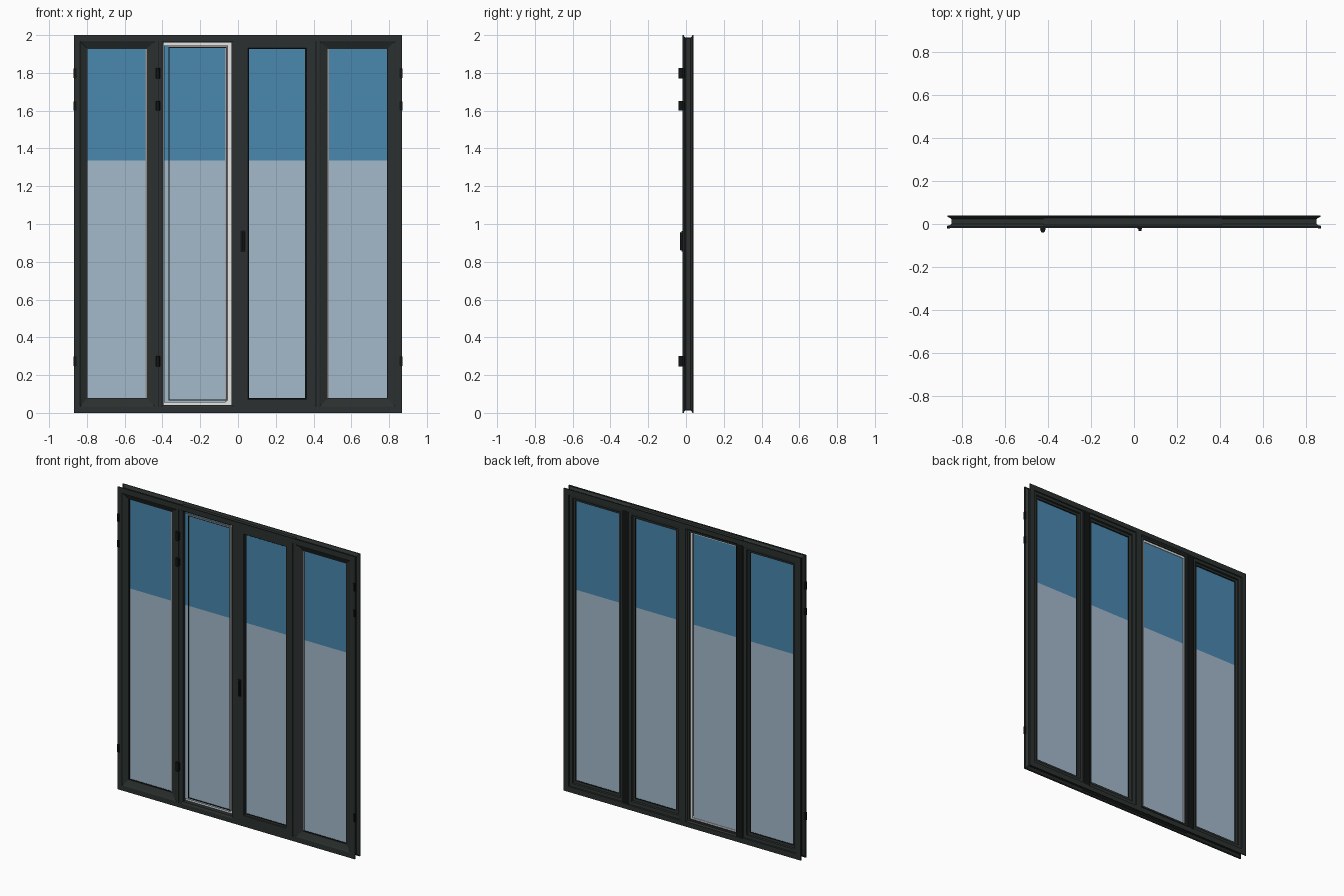
import bpy, bmesh

cube = bpy.data.objects.get("Cube")
if cube:
    bpy.data.objects.remove(cube, do_unlink=True)


def material(name, r, g, b):
    m = bpy.data.materials.new(name)
    m.use_nodes = True
    m.diffuse_color = (r, g, b, 1)
    node = m.node_tree.nodes["Principled BSDF"]
    node.inputs["Base Color"].default_value = (r, g, b, 1)
    node.inputs["Roughness"].default_value = 0.6
    return m


FRAME = material("dark frame", 0.024, 0.03, 0.029)
BLACK = material("black fittings", 0.006, 0.007, 0.007)
CLEAR = material("pale glass", 0.37, 0.49, 0.6)
BLUE = material("blue glass", 0.068, 0.245, 0.43)
WHITE = material("white bead", 1.0, 1.0, 1.0)
GREY = material("grey gasket", 0.3, 0.28, 0.28)


def finish(name, bm, mat):
    bmesh.ops.recalc_face_normals(bm, faces=bm.faces)
    mesh = bpy.data.meshes.new(name)
    bm.to_mesh(mesh)
    bm.free()
    mesh.materials.append(mat)
    ob = bpy.data.objects.new(name, mesh)
    bpy.context.collection.objects.link(ob)
    return ob


def box(name, x, y, z, mat, bevel=0):
    """Box between (low, high) pairs on each axis."""
    bm = bmesh.new()
    bmesh.ops.create_cube(bm, size=1)
    for v in bm.verts:
        v.co = [(lo + hi) / 2 + c * (hi - lo) for c, (lo, hi) in zip(v.co, (x, y, z))]
    if bevel:
        bmesh.ops.bevel(bm, geom=bm.edges[:], offset=bevel, segments=2, affect='EDGES')
    return finish(name, bm, mat)


def ring(name, outer, inner, profile, mat):
    """Mitred frame; profile points are (share of the way inward, depth)."""
    bm = bmesh.new()
    loops = []
    for t, y in profile:
        x0, x1, z0, z1 = [a + (b - a) * t for a, b in zip(outer, inner)]
        loops.append([bm.verts.new((x, y, z))
                      for x, z in ((x0, z0), (x1, z0), (x1, z1), (x0, z1))])
    for a, b in zip(loops, loops[1:] + loops[:1]):
        for i in range(4):
            j = (i + 1) % 4
            bm.faces.new((a[i], a[j], b[j], b[i]))
    return finish(name, bm, mat)


def flat(y0, y1):
    return [(0, y0), (1, y0), (1, y1), (0, y1)]


FRONT, BACK, SPLIT = -0.018, 0.04, 1.337

# Outer frame: two flanges with a groove round the edge
ring("outer_frame", (-0.867, 0.867, 0, 2), (-0.837, 0.837, 0.03, 1.97),
     [(0, FRONT), (1, FRONT), (1, BACK), (0, BACK), (0, 0.034),
      (0.6, 0.024), (0.6, 0.001), (0.15, -0.011), (0, -0.011)], FRAME)

# Sloped sashes of the outer panels, and the flat sash of the inner one
sloped = [(0, FRONT), (0.25, FRONT), (0.4, -0.013), (0.95, 0.0), (1, 0.0), (1, 0.02),
          (0.75, 0.022), (0.7, 0.032), (0.35, 0.034), (0.3, BACK), (0, BACK)]
level = [(0, FRONT), (0.95, FRONT), (1, -0.014), (1, 0.02), (0.75, 0.022),
         (0.7, 0.032), (0.35, 0.034), (0.3, BACK), (0, BACK)]
panels = [
    ("right", (-0.847, -0.424, 0.02, 1.98), (-0.8, -0.483, 0.075, 1.93), sloped),
    ("inner", (-0.003, 0.41, 0.012, 1.988), (0.055, 0.36, 0.075, 1.93), level),
    ("left", (0.416, 0.847, 0.02, 1.98), (0.475, 0.793, 0.075, 1.93), sloped),
]


def glass(name, x0, x1, z0, z1, y):
    box(name + "_lower_glass", (x0, x1), (y, y + 0.008), (z0, SPLIT), CLEAR)
    box(name + "_upper_glass", (x0, x1), (y, y + 0.008), (SPLIT, z1), BLUE)


for name, outer, inner, profile in panels:
    ring(name + "_sash", outer, inner, profile, FRAME)
    x0, x1, z0, z1 = inner
    glass(name, x0 - 0.005, x1 + 0.005, z0 - 0.005, z1 + 0.005, 0.007)
    ring(name + "_gasket", inner, (x0 + 0.004, x1 - 0.004, z0 + 0.004, z1 - 0.004),
         flat(0.004, 0.018), BLACK)
for name, x in (("right", -0.487), ("left", 0.479)):
    box(name + "_grey_seal", (x - 0.004, x + 0.004), (0.002, 0.006), (0.079, 1.926), GREY)

# Open panel: narrow surround, white bead, offset glass and thin gaskets
hole = (-0.395, -0.035, 0.042, 1.962)
ring("open_panel_surround", (-0.42, -0.003, 0.012, 1.988), hole,
     [(0, FRONT), (0.6, FRONT), (1, -0.012), (1, 0.03), (0.7, BACK), (0, BACK)], FRAME)
ring("white_bead", hole, (-0.38, -0.062, 0.06, 1.94), flat(0.016, 0.02), WHITE)
glass("open_panel", -0.391, -0.066, 0.056, 1.945, 0.007)
ring("open_panel_back_trim", hole, (-0.387, -0.049, 0.053, 1.95), flat(0.024, 0.032), FRAME)
ring("open_panel_gasket", (-0.368, -0.06, 0.066, 1.937), (-0.363, -0.064, 0.071, 1.932),
     flat(0.003, 0.008), BLACK)
box("open_panel_side_seal", (-0.06, -0.053), (0.003, 0.008), (0.066, 1.944), GREY)
box("open_panel_top_seal", (-0.368, -0.053), (0.003, 0.008), (1.937, 1.944), GREY)

# Dark mullion gaps between the panels
for name, x in (("right", -0.422), ("left", 0.413)):
    box(name + "_mullion_gap", (x - 0.008, x + 0.008), (-0.012, 0.03), (0.02, 1.98), BLACK)
    box(name + "_mullion_back", (x - 0.024, x + 0.024), (0.039, 0.0405), (0.03, 1.97), BLACK)

# Hinges: a full set on the open panel, slim ones along both outer edges
for i, (z0, z1) in enumerate(((0.245, 0.3), (1.6, 1.65), (1.77, 1.825))):
    bpy.ops.mesh.primitive_cylinder_add(vertices=16, radius=0.01, depth=z1 - z0,
                                        location=(-0.424, -0.03, (z0 + z1) / 2))
    barrel = bpy.context.object
    barrel.name = f"hinge_barrel_{i + 1}"
    barrel.data.materials.append(BLACK)
    bpy.ops.object.shade_smooth_by_angle()
    box(f"hinge_leaf_{i + 1}", (-0.438, -0.41), (-0.028, FRONT), (z0, z1), BLACK, 0.003)
    for side, x in (("right", -0.863), ("left", 0.863)):
        box(f"{side}_edge_hinge_{i + 1}", (x - 0.007, x + 0.007), (-0.022, -0.008),
            (z0, z1), BLACK, 0.002)

# Pull handle on the inner panel
box("handle_plate", (0.014, 0.04), (-0.024, FRONT), (0.852, 0.965), BLACK, 0.002)
box("handle_grip", (0.02, 0.036), (-0.032, -0.024), (0.86, 0.957), BLACK, 0.002)
